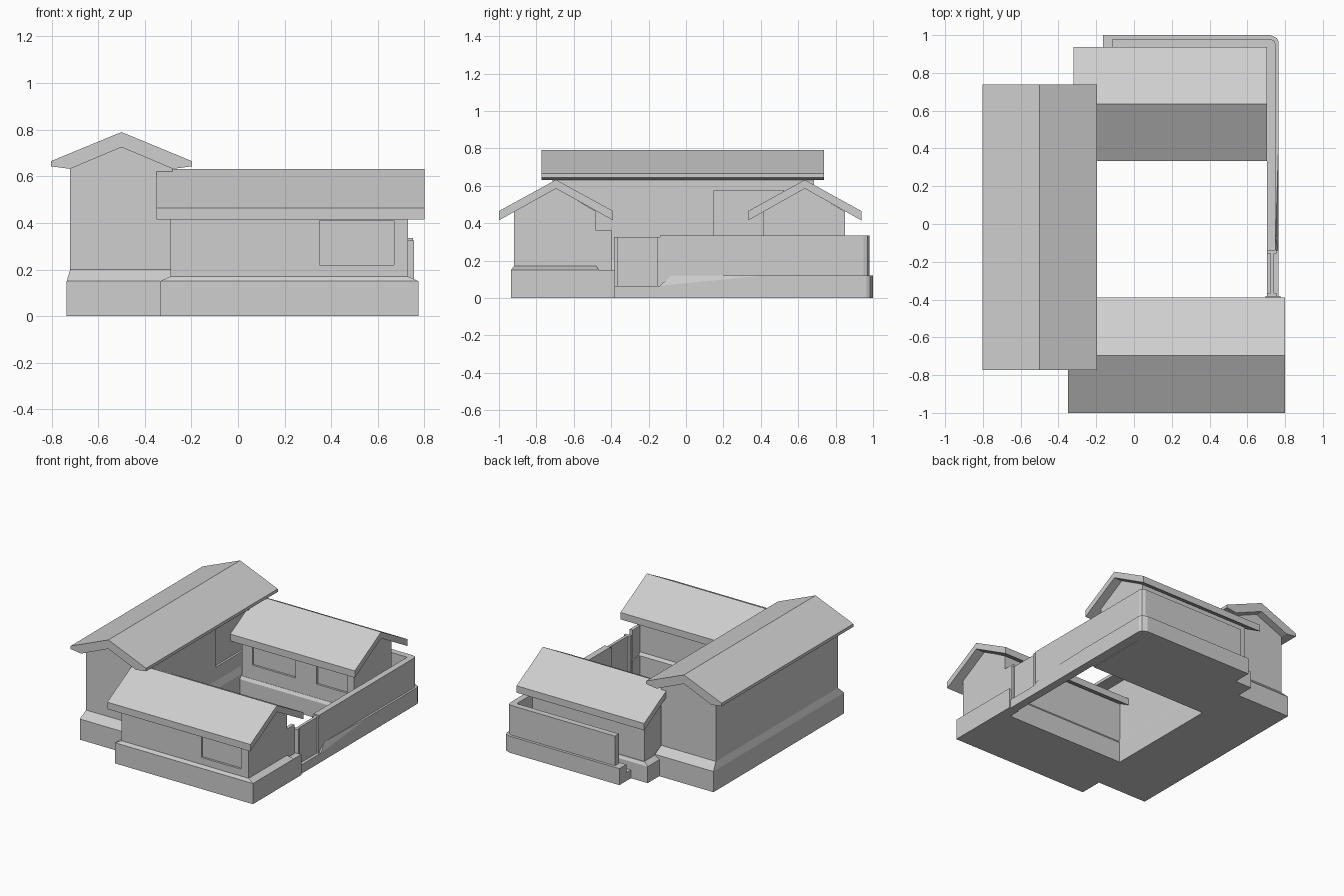
import bpy, bmesh
from mathutils import Vector

old = bpy.data.objects.get("Cube")
if old:
    bpy.data.objects.remove(old, do_unlink=True)

GREY = (0.62, 0.62, 0.62, 1)
plaster = bpy.data.materials.new("plain_grey")
plaster.use_nodes = True
plaster.diffuse_color = GREY
plaster.node_tree.nodes["Principled BSDF"].inputs["Base Color"].default_value = GREY


def finish(name, bm):
    bmesh.ops.recalc_face_normals(bm, faces=bm.faces)
    mesh = bpy.data.meshes.new(name)
    bm.to_mesh(mesh)
    bm.free()
    mesh.materials.append(plaster)
    obj = bpy.data.objects.new(name, mesh)
    bpy.context.collection.objects.link(obj)
    return obj


def prism(name, axis, outline, start, end):
    """Extrude a 2D outline along the x, y or z axis."""
    place = {"x": lambda p: (start, p[0], p[1]),
             "y": lambda p: (p[0], start, p[1]),
             "z": lambda p: (p[0], p[1], start)}[axis]
    bm = bmesh.new()
    face = bm.faces.new([bm.verts.new(place(p)) for p in outline])
    out = bmesh.ops.extrude_face_region(bm, geom=[face])
    move = Vector([(end - start) * (a == axis) for a in "xyz"])
    bmesh.ops.translate(bm, vec=move, verts=[v for v in out["geom"] if isinstance(v, bmesh.types.BMVert)])
    return finish(name, bm)


def hull(name, points):
    bm = bmesh.new()
    for p in points:
        bm.verts.new(p)
    bmesh.ops.convex_hull(bm, input=bm.verts)
    bmesh.ops.dissolve_limit(bm, angle_limit=0.01, verts=bm.verts, edges=bm.edges)
    return finish(name, bm)


def box(name, x, y, z):
    return prism(name, "z", [(x[0], y[0]), (x[1], y[0]), (x[1], y[1]), (x[0], y[1])], *z)


def plinth(name, x, y, edge, top, inset):
    """Foundation block with a sloping ledge on top."""
    box(name, x, y, (0, edge))
    dx, dy = inset
    hull(name + "_ledge",
         [(a, b, edge) for a in x for b in y]
         + [(a, b, top) for a in (x[0] + dx, x[1] - dx) for b in (y[0] + dy, y[1] - dy)])


def recess(wall, x, y, z):
    """Cut a shallow window panel into a wall."""
    cutter = box(wall.name + "_window_cutter", x, y, z)
    cutter.hide_render = True
    cutter.hide_viewport = True
    mod = wall.modifiers.new("window", "BOOLEAN")
    mod.operation = "DIFFERENCE"
    mod.solver = "EXACT"
    mod.object = cutter


def gable_roof(name, axis, mid, half, eave, ridge, thick, span, soffit=None):
    """Folded roof slab; soffit = (half width, height) adds a flatter eave underside."""
    top = [(mid - half, eave), (mid, ridge), (mid + half, eave)]
    under = [(mid + half, eave - thick[0]), (mid, ridge - thick[1]), (mid - half, eave - thick[0])]
    if soffit:
        w, h = soffit
        under = [under[0], (mid + w, h), under[1], (mid - w, h), under[2]]
    return prism(name, axis, top + under, *span)


def gable_walls(name, axis, sides, mid, low, high, peak, span):
    a, b = sides
    return prism(name, axis, [(a, low), (b, low), (b, high), (mid, peak), (a, high)], *span)


# Main hall: tall house with its ridge running front to back
plinth("main_hall_plinth", (-0.735, -0.265), (-0.765, 0.735), 0.15, 0.2, (0.015, 0.05))
hall = gable_walls("main_hall_walls", "y", (-0.72, -0.28), -0.5, 0.15, 0.635, 0.728, (-0.715, 0.685))
recess(hall, (-0.295, -0.2), (0.15, 0.52), (0.3, 0.575))
gable_roof("main_hall_roof", "y", -0.5, 0.303, 0.665, 0.79, (0.022, 0.065),
           (-0.773, 0.738), (0.22, 0.632))

# Front house
plinth("front_house_plinth", (-0.335, 0.775), (-0.935, -0.465), 0.15, 0.17, (0.045, 0.015))
front = gable_walls("front_house_walls", "x", (-0.92, -0.48), -0.695, 0.15, 0.462, 0.588, (-0.29, 0.73))
recess(front, (0.35, 0.67), (-1.0, -0.905), (0.22, 0.41))
gable_roof("front_house_roof", "x", -0.695, 0.305, 0.465, 0.632, (0.05, 0.047), (-0.35, 0.8))

# Back house
plinth("back_house_plinth", (-0.3, 0.69), (0.4, 0.868), 0.12, 0.14, (0.03, 0.013))
back = gable_walls("back_house_walls", "x", (0.415, 0.85), 0.635, 0.12, 0.462, 0.588, (-0.26, 0.64))
recess(back, (-0.175, 0.17), (0.3, 0.43), (0.24, 0.43))
recess(back, (0.34, 0.59), (0.3, 0.43), (0.24, 0.42))
gable_roof("back_house_roof", "x", 0.635, 0.302, 0.465, 0.632, (0.05, 0.047), (-0.32, 0.705))
box("back_yard_floor", (-0.165, 0.72), (0.86, 0.95), (0, 0.06))

# Courtyard wall: an L in plan with a clipped outer corner
prism("yard_wall_footing", "z",
      [(-0.165, 0.92), (0.695, 0.92), (0.695, 0.41), (0.765, 0.41), (0.765, 0.965),
       (0.755, 0.985), (0.72, 1.0), (-0.165, 1.0)], 0, 0.12)
prism("yard_wall", "z",
      [(-0.115, 0.935), (0.705, 0.935), (0.705, -0.14), (0.75, -0.14), (0.75, 0.95),
       (0.742, 0.97), (0.72, 0.98), (-0.115, 0.98)], 0.07, 0.335)

# Sloping footing below the side wall, then the gate sill
hull("side_wall_footing",
     [(x, 0.41, z) for x in (0.705, 0.765) for z in (0, 0.12)]
     + [(x, y, 0) for x in (0.705, 0.765) for y in (-0.08, -0.14)]
     + [(0.705, -0.08, 0.12), (0.75, -0.08, 0.12), (0.765, -0.14, 0.065), (0.705, -0.14, 0.065)])
box("gate_sill", (0.705, 0.765), (-0.4, -0.14), (0, 0.065))

# Gate with posts, joined to the front house
box("gate_panel", (0.722, 0.742), (-0.385, -0.14), (0.065, 0.325))
for y in (-0.385, -0.155):
    box("gate_post", (0.705, 0.755), (y, y + 0.02), (0.065, 0.325))
box("gate_pier_footing", (0.695, 0.775), (-0.47, -0.38), (0, 0.15))
box("gate_pier", (0.705, 0.73), (-0.485, -0.395), (0.15, 0.36))
